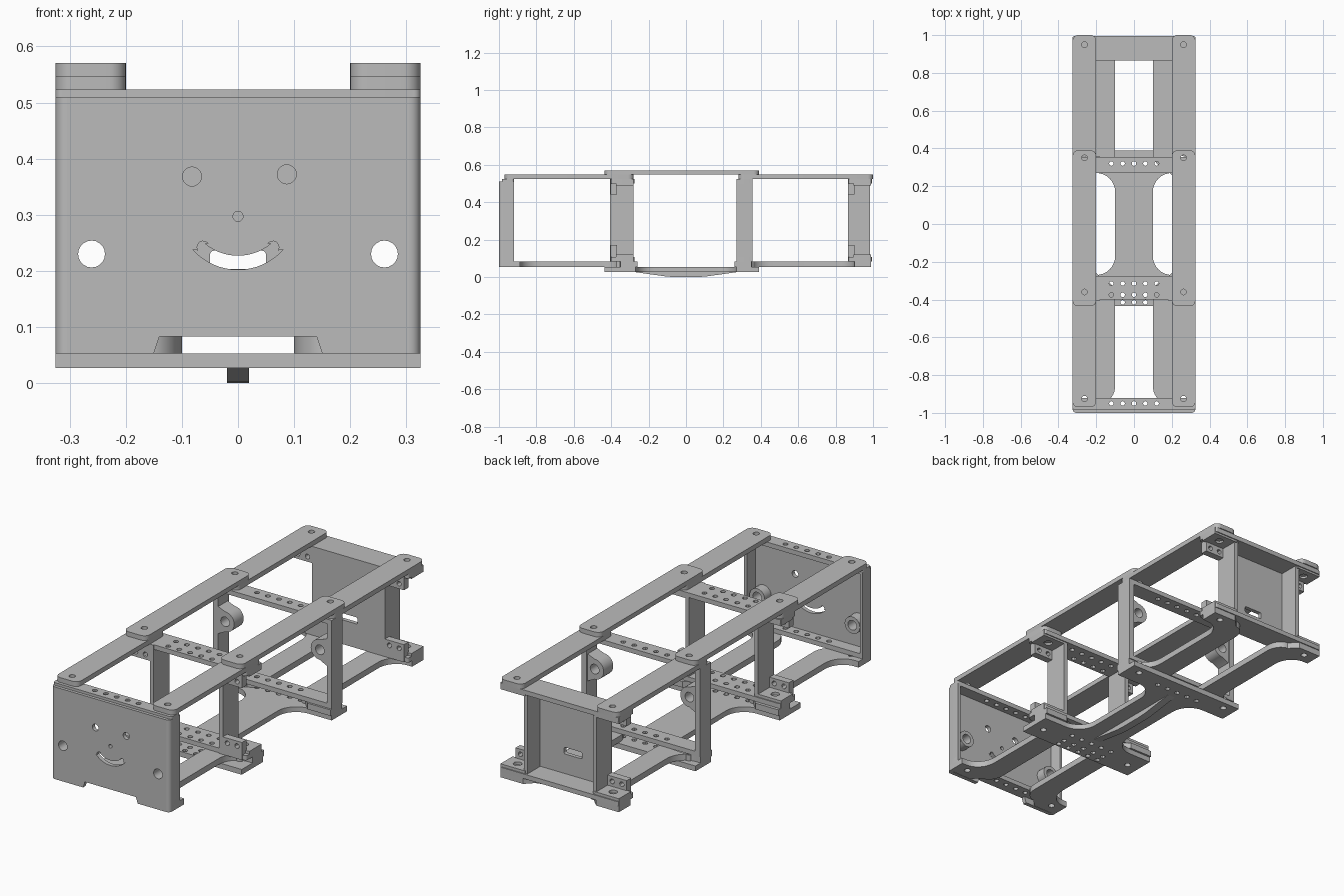
import bpy
from math import sin, cos, pi, radians
from mathutils import Matrix

if "Cube" in bpy.data.objects:
    bpy.data.objects.remove(bpy.data.objects["Cube"], do_unlink=True)

grey = bpy.data.materials.new("matte_grey")
grey.use_nodes = True
grey.diffuse_color = (0.5, 0.5, 0.5, 1)
grey.node_tree.nodes["Principled BSDF"].inputs["Base Color"].default_value = (0.5, 0.5, 0.5, 1)

# Layer heights shared by all parts
FOOT, DECK, BASE, TOP, RAIL, CAP = 0.027, 0.053, 0.083, 0.523, 0.547, 0.57
W = 0.325
WALL = 0.023
ROW = [-0.12, -0.06, 0, 0.06, 0.12]
TURN = {
    "z": Matrix.Identity(4),
    "y": Matrix.Rotation(pi / 2, 4, "X"),
    "x": Matrix(((0, 0, 1, 0), (1, 0, 0, 0), (0, 1, 0, 0), (0, 0, 0, 1))),
}


def arc(cx, cy, rx, ry, start, end, n=8):
    steps = [radians(start + (end - start) * i / n) for i in range(n + 1)]
    return [(cx + rx * cos(a), cy + ry * sin(a)) for a in steps]


def circle(x, y, r, n=20):
    return arc(x, y, r, r, 0, 360, n)[:-1]


def rect(x0, x1, y0, y1, r=0.0):
    if not r:
        return [(x0, y0), (x1, y0), (x1, y1), (x0, y1)]
    return (arc(x1 - r, y1 - r, r, r, 0, 90) + arc(x0 + r, y1 - r, r, r, 90, 180)
            + arc(x0 + r, y0 + r, r, r, 180, 270) + arc(x1 - r, y0 + r, r, r, 270, 360))


def plate(name, outline, lo, hi, axis="z", holes=(), side=1):
    """Extrude an outline with holes along an axis; side=-1 mirrors it in x."""
    curve = bpy.data.curves.new(name, "CURVE")
    curve.dimensions, curve.fill_mode = "2D", "BOTH"
    curve.extrude = (hi - lo) / 2
    for loop in [outline, *holes]:
        spline = curve.splines.new("POLY")
        spline.points.add(len(loop) - 1)
        spline.use_cyclic_u = True
        for point, (u, v) in zip(spline.points, loop):
            point.co = (u * side if axis != "x" else u, v, 0, 1)
    temp = bpy.data.objects.new(name + "_profile", curve)
    bpy.context.scene.collection.objects.link(temp)
    bpy.context.view_layer.update()
    graph = bpy.context.evaluated_depsgraph_get()
    mesh = bpy.data.meshes.new_from_object(temp.evaluated_get(graph))
    bpy.data.objects.remove(temp, do_unlink=True)
    mid = (lo + hi) / 2
    if axis == "y":
        mid = -mid
    if axis == "x":
        mid *= side
    mesh.transform(TURN[axis] @ Matrix.Translation((0, 0, mid)))
    mesh.materials.clear()
    mesh.materials.append(grey)
    obj = bpy.data.objects.new(name, mesh)
    bpy.context.scene.collection.objects.link(obj)
    bpy.ops.object.select_all(action="DESELECT")
    obj.select_set(True)
    bpy.context.view_layer.objects.active = obj
    bpy.ops.object.shade_smooth_by_angle(angle=radians(30))
    return obj


def pair(name, *args, **kw):
    for label, side in (("left_", 1), ("right_", -1)):
        plate(label + name, *args, side=side, **kw)


def hole_row(*ys):
    return [circle(x, y, 0.012, 12) for x in ROW for y in ys]


def bars(name, y0, y1, z0, z1, *rows, r=0.012):
    """Matching lower and upper cross bars."""
    plate("lower_" + name, rect(-W, W, y0, y1, r), z0, z0 + WALL, holes=hole_row(*rows))
    plate("upper_" + name, rect(-W, W, y0, y1, r), z1 - WALL, z1, holes=hole_row(*rows))


def brackets(name, y):
    """L-shaped corner mounts: a drilled upright tab and a ledge."""
    for level, z0, z1, ledge0, ledge1 in (("lower_", BASE, 0.17, BASE, 0.12),
                                          ("upper_", 0.44, TOP, 0.49, TOP)):
        hole_z = 0.145 if level == "lower_" else 0.465
        pair(level + name + "_tab", rect(0.2, 0.305, z0, z1), y, y + 0.035, axis="y",
             holes=[circle(x, hole_z, 0.012, 12) for x in (0.225, 0.278)])
        pair(level + name + "_ledge", rect(0.19, W, y + 0.03, y + 0.125), ledge0, ledge1,
             holes=[circle(0.262, y + 0.08, 0.02)])


# Front panel with face cut-outs and a notched lower edge
smile = (arc(0, 0.31, 0.108, 0.108, 222, 318, 16) + arc(0.062, 0.242, 0.011, 0.011, -30, 140, 6)
         + arc(0, 0.31, 0.088, 0.083, 312, 228, 16) + arc(-0.062, 0.242, 0.011, 0.011, 40, 210, 6))
notched = [(-W + 0.02, DECK), (-0.15, DECK), (-0.14, BASE), (0.14, BASE),
           (0.15, DECK), (W - 0.02, DECK), (W - 0.02, 0.51), (-W + 0.02, 0.51)]
plate("front_panel", notched, -1, -0.98, "y",
      [circle(-0.082, 0.368, 0.017), circle(0.087, 0.372, 0.017), circle(0, 0.297, 0.009),
       circle(-0.261, 0.23, 0.024), circle(0.261, 0.23, 0.024), smile])
pair("front_side_wall", arc(W - 0.02, -0.98, 0.02, 0.02, -90, 0)
     + [(W, -0.92), (W - 0.015, -0.92), (W - 0.02, -0.98)], DECK, 0.51)
bars("front_bar", -0.985, -0.92, BASE, TOP, -0.95)
pair("front_boss", circle(0.261, 0.23, 0.042), -0.985, -0.93, "y", [circle(0.261, 0.23, 0.024)])

# Front middle bulkhead
bars("front_middle_bar", -0.4, -0.275, BASE, TOP, -0.315, -0.375)
pair("front_middle_post", rect(0.18, 0.2, -0.405, -0.28), BASE, TOP)
brackets("front_middle_bracket", -0.405)

# Rear middle bulkhead with bearing bosses on its posts
bars("rear_middle_bar", 0.27, 0.355, BASE, TOP, 0.32)
pair("rear_middle_post", rect(0.298, W, 0.27, 0.355), BASE, TOP)
pair("rear_middle_boss", arc(0.26, 0.36, 0.05, 0.05, 90, 270, 14)
     + [(0.3, 0.29), (0.31, 0.31), (0.31, 0.43)], 0.27, 0.345, "y", [circle(0.26, 0.36, 0.024)])

# Rear box open to the back, with a slot through its inner panel
bars("rear_bar", 0.87, 0.995, BASE, TOP)
plate("rear_panel", rect(-0.2, 0.2, BASE, TOP), 0.865, 0.885, "y", [rect(-0.05, 0.05, 0.203, 0.236, 0.008)])
pair("rear_box_wall", rect(0.18, 0.2, 0.865, 0.985), BASE, TOP)
brackets("rear_bracket", 0.865)

# Upper rails: outer pairs on one layer, middle pair stacked above
for name, y0, y1, z0, z1, ends in (("front_top_rail", -0.97, -0.28, TOP, RAIL, (-0.925, -0.36)),
                                   ("rear_top_rail", 0.28, 1, TOP, RAIL, (0.35, 0.95)),
                                   ("middle_top_rail", -0.435, 0.39, RAIL, CAP, (-0.36, 0.35))):
    pair(name, rect(0.2, W, y0, y1, 0.03), z0, z1, holes=[circle(0.262, y, 0.015) for y in ends])

# Lower rails: set inward, flaring out to a foot at each end
for name, y0, y1, ends in (("front_bottom_rail", -0.978, -0.26, (-0.925, -0.36)),
                           ("rear_bottom_rail", 0.26, 0.99, (0.35, 0.95))):
    flare = (arc(0.16, y0 + 0.12, 0.06, 0.08, 270, 180) + arc(0.16, y1 - 0.12, 0.06, 0.08, 180, 90)
             + [(0.2, y1), (W, y1), (W, y1 - 0.09)]
             + arc(0.3, y1 - 0.19, 0.09, 0.1, 90, 180) + arc(0.3, y0 + 0.19, 0.09, 0.1, 180, 270)
             + [(W, y0 + 0.09), (W, y0), (0.2, y0)])
    pair(name, flare, DECK, BASE, holes=[circle(0.262, y, 0.015) for y in ends])

# Waisted base brace with a skid underneath
half = (arc(0.2, 0.17, 0.1, 0.1, 180, 90) + [(W, 0.27), (W, 0.39), (-W, 0.39), (-W, 0.27)]
        + arc(-0.2, 0.17, 0.1, 0.1, 90, 0))
waist = half + [(-0.1, -0.17)] + arc(-0.2, -0.17, 0.1, 0.1, 0, -90) \
    + [(-W, -0.27), (-W, -0.435), (W, -0.435), (W, -0.27)] + arc(0.2, -0.17, 0.1, 0.1, -90, -180)
plate("base_brace", waist, FOOT, DECK,
      holes=hole_row(-0.315, -0.375, -0.415, 0.32)
      + [circle(x, y, 0.015) for x in (-0.262, 0.262) for y in (-0.36, 0.35)])
plate("base_skid", [(-0.3, 0.03), (-0.2, 0.016), (-0.1, 0.002), (-0.05, 0), (0.05, 0),
                    (0.1, 0.002), (0.2, 0.016), (0.3, 0.03)], -0.02, 0.02, "x")
